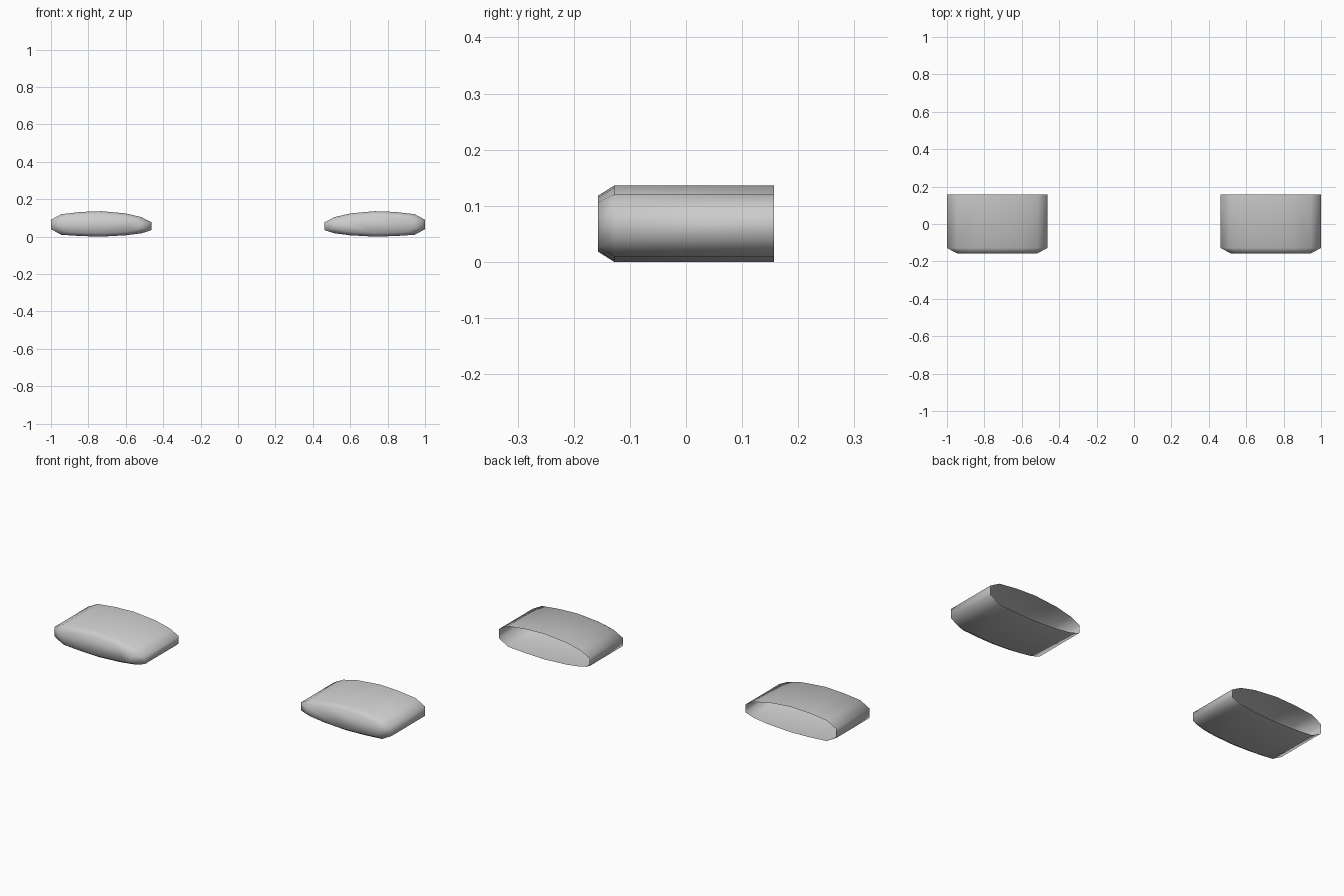
import bpy
import bmesh

cube = bpy.data.objects.get("Cube")
if cube:
    bpy.data.objects.remove(cube, do_unlink=True)

# Single grey material
grey = bpy.data.materials.new("light_grey")
grey.use_nodes = True
COLOUR = (0.6, 0.6, 0.6, 1.0)
grey.diffuse_color = COLOUR
grey.node_tree.nodes["Principled BSDF"].inputs["Base Color"].default_value = COLOUR

# Cross-section (x, z) of the left shell, from the inner side over the top
PROFILE = [
    (0.463, 0.035), (0.463, 0.077), (0.515, 0.104), (0.60, 0.124),
    (0.73, 0.136), (0.84, 0.132), (0.945, 0.120), (1.0, 0.090),
    (1.0, 0.040), (0.945, 0.010), (0.84, 0.003), (0.73, 0.0),
    (0.60, 0.007), (0.515, 0.018),
]
CX, CZ = 0.731, 0.068
# Rings: y position, x scale, z scale
RINGS = [(0.157, 1.0, 1.0), (-0.128, 1.0, 1.0), (-0.157, 0.80, 0.73)]


def shell(name, side):
    """Open-backed shell with a bevelled, closed front."""
    bm = bmesh.new()
    rings = [[bm.verts.new((side * (CX + (x - CX) * sx), y, CZ + (z - CZ) * sz))
              for x, z in PROFILE] for y, sx, sz in RINGS]
    n = len(PROFILE)
    for a, b in zip(rings, rings[1:]):
        for i in range(n):
            j = (i + 1) % n
            bm.faces.new((a[i], a[j], b[j], b[i]))
    cap = bm.faces.new(rings[-1])
    bmesh.ops.recalc_face_normals(bm, faces=bm.faces)
    # Make sure the front cap faces forward
    cap.normal_update()
    if cap.normal.y > 0:
        bmesh.ops.reverse_faces(bm, faces=bm.faces)
    for f in bm.faces:
        f.smooth = True
    mesh = bpy.data.meshes.new(name)
    bm.to_mesh(mesh)
    bm.free()
    mesh.materials.append(grey)
    obj = bpy.data.objects.new(name, mesh)
    bpy.context.collection.objects.link(obj)
    return obj


shell("left_shell", 1)
shell("right_shell", -1)
